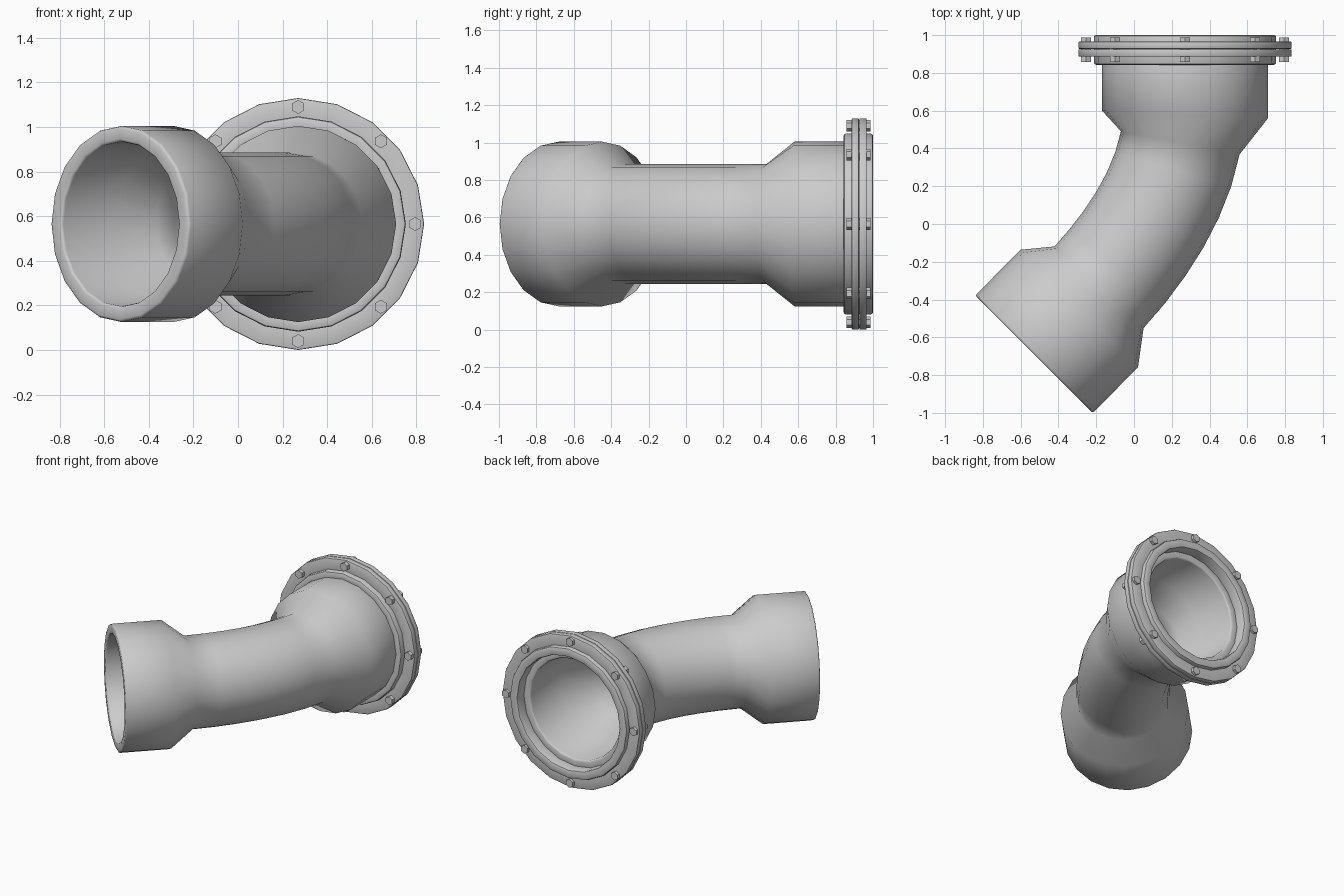
import bpy, bmesh, math
from mathutils import Vector

cube = bpy.data.objects.get("Cube")
if cube:
    bpy.data.objects.remove(cube, do_unlink=True)

SIDES = 20
AXIS_Z = 0.565
FLANGE_X = 0.27

metal = bpy.data.materials.new("grey metal")
metal.use_nodes = True
metal.diffuse_color = (0.6, 0.6, 0.6, 1)
metal.node_tree.nodes["Principled BSDF"].inputs["Base Color"].default_value = (0.6, 0.6, 0.6, 1)


def finish(bm, name, bevel=0.0, smooth=None):
    """Bevel the hard rims, turn the mesh into an object and shade it."""
    bmesh.ops.recalc_face_normals(bm, faces=bm.faces)
    if bevel:
        rims = [e for e in bm.edges if e.calc_face_angle(0) > math.radians(75)]
        bmesh.ops.bevel(bm, geom=rims, offset=bevel, segments=2, profile=0.5,
                        affect='EDGES', clamp_overlap=True)
    mesh = bpy.data.meshes.new(name)
    bm.to_mesh(mesh)
    bm.free()
    mesh.materials.append(metal)
    obj = bpy.data.objects.new(name, mesh)
    bpy.context.collection.objects.link(obj)
    if smooth:
        bpy.ops.object.select_all(action='DESELECT')
        obj.select_set(True)
        bpy.context.view_layer.objects.active = obj
        bpy.ops.object.shade_smooth_by_angle(angle=math.radians(smooth))
    return obj


def hollow(name, sections, wall, bevel, smooth):
    """Skin rings (x, y, turn, radius) outside and inside into a closed shell."""
    bm = bmesh.new()
    loops = sections + [(x, y, a, r - wall) for x, y, a, r in reversed(sections)]
    rings = []
    for x, y, turn, r in loops:
        across = Vector((math.cos(turn), math.sin(turn), 0))
        ring = []
        for i in range(SIDES):
            t = math.tau * i / SIDES
            ring.append(bm.verts.new(Vector((x, y, AXIS_Z)) + across * (r * math.cos(t))
                                     + Vector((0, 0, r * math.sin(t)))))
        rings.append(ring)
    for k, ring in enumerate(rings):
        after = rings[(k + 1) % len(rings)]
        for i in range(SIDES):
            j = (i + 1) % SIDES
            bm.faces.new((ring[i], ring[j], after[j], after[i]))
    return finish(bm, name, bevel, smooth)


# Pipe: wide socket, curved narrow middle, wide socket turned 45 degrees
def bend(steps):
    start, end = Vector((0.245, 0.43)), Vector((-0.185, -0.335))
    a0, a1 = math.radians(-11), math.radians(-42.5)
    h0 = start + 0.29 * Vector((math.sin(a0), -math.cos(a0)))
    h1 = end - 0.29 * Vector((math.sin(a1), -math.cos(a1)))
    rings = []
    for k in range(steps + 1):
        t = k / steps
        s = 1 - t
        p = s**3 * start + 3 * s * s * t * h0 + 3 * s * t * t * h1 + t**3 * end
        rings.append((p.x, p.y, a0 + (a1 - a0) * t, 0.32))
    return rings


diagonal = math.radians(-45)
pipe = [(FLANGE_X, 0.92, 0, 0.44), (FLANGE_X, 0.58, math.radians(-2.6), 0.44)]
pipe += bend(6)
pipe += [(-0.29, -0.4475, diagonal, 0.44), (-0.53, -0.69, diagonal, 0.44)]
hollow("curved_pipe", pipe, 0.07, 0.012, 62)


# Flange: inner collar and two bolted discs
def annulus(name, y0, y1, radius, inner, bevel):
    hollow(name, [(FLANGE_X, y0, 0, radius), (FLANGE_X, y1, 0, radius)],
           radius - inner, bevel, 40)


annulus("flange_collar", 0.843, 1.0, 0.483, 0.42, 0.012)
annulus("flange_disc_front", 0.886, 0.925, 0.565, 0.45, 0.006)
annulus("flange_disc_back", 0.927, 0.966, 0.565, 0.45, 0.006)

# Hexagonal bolts, a head showing on each side of the flange
for n in range(8):
    t = math.tau * n / 8
    cx, cz = FLANGE_X + 0.525 * math.cos(t), AXIS_Z + 0.525 * math.sin(t)
    bm = bmesh.new()
    ends = []
    for y in (0.857, 0.987):
        ends.append([bm.verts.new((cx + 0.031 * math.sin(math.tau * i / 6), y,
                                   cz + 0.031 * math.cos(math.tau * i / 6)))
                     for i in range(6)])
    front, back = ends
    bm.faces.new(front)
    bm.faces.new(back[::-1])
    for i in range(6):
        j = (i + 1) % 6
        bm.faces.new((front[i], back[i], back[j], front[j]))
    finish(bm, "flange_bolt_%d" % (n + 1))
